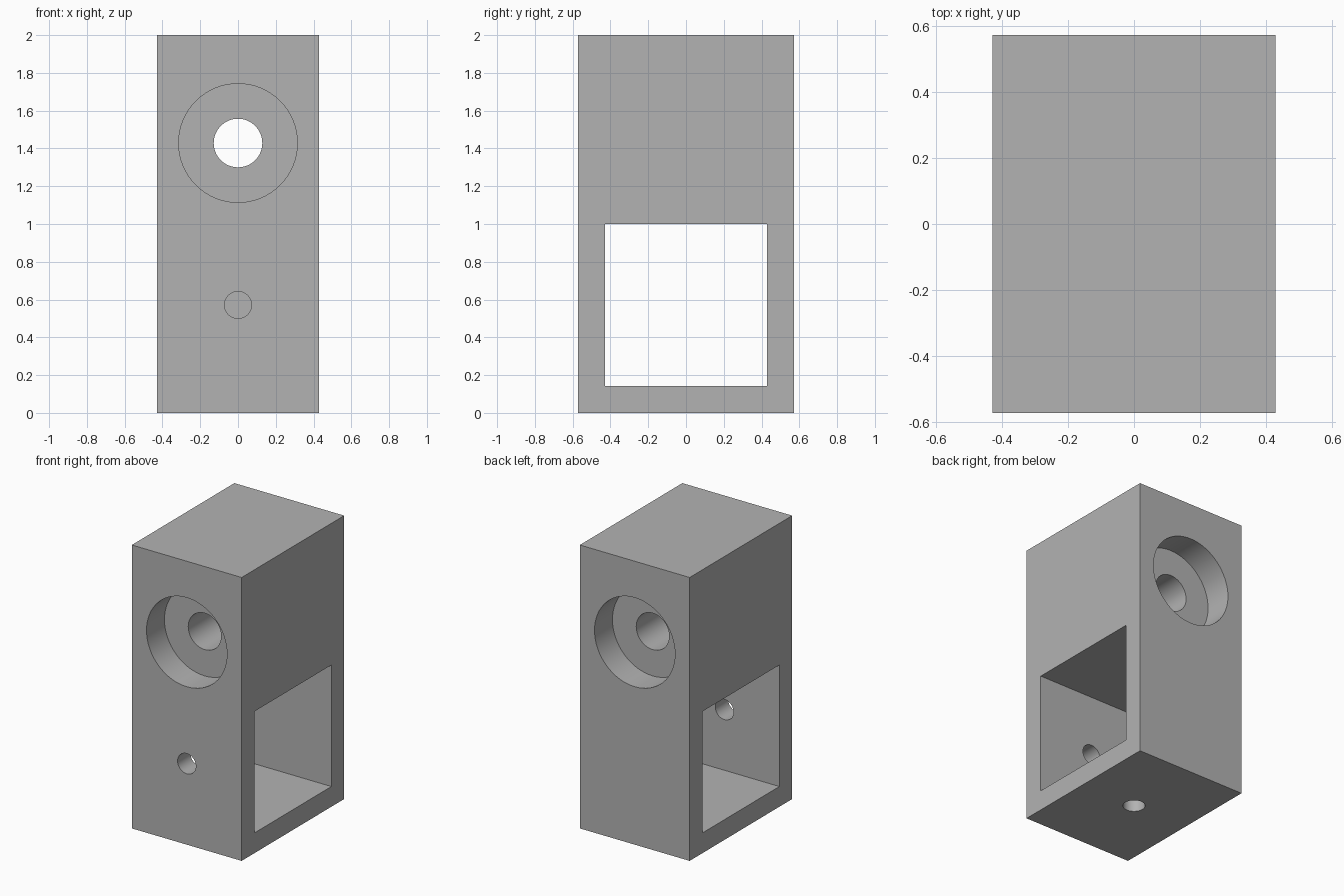
import bpy
import math

cube = bpy.data.objects.get("Cube")
if cube:
    bpy.data.objects.remove(cube, do_unlink=True)

U = 1 / 7  # base module: the block is 6 x 8 x 14 modules
WIDTH, DEPTH, HEIGHT = 6 * U, 8 * U, 14 * U
BORE_Z = 10 * U
WINDOW_Z = 4 * U

grey = bpy.data.materials.new("grey")
grey.use_nodes = True
grey.diffuse_color = (0.45, 0.45, 0.45, 1)
grey.node_tree.nodes["Principled BSDF"].inputs["Base Color"].default_value = (0.45, 0.45, 0.45, 1)


def box(name, size, center):
    bpy.ops.mesh.primitive_cube_add(size=1, location=center)
    obj = bpy.context.object
    obj.name = name
    obj.scale = size
    bpy.ops.object.transform_apply(location=False, rotation=False, scale=True)
    obj.data.materials.append(grey)
    return obj


def cylinder(name, radius, length, center, along_y=True):
    bpy.ops.mesh.primitive_cylinder_add(
        vertices=64, radius=radius, depth=length, location=center,
        rotation=(math.pi / 2 if along_y else 0, 0, 0))
    obj = bpy.context.object
    obj.name = name
    obj.data.materials.append(grey)
    return obj


# Main block
block = box("bracket_block", (WIDTH, DEPTH, HEIGHT), (0, 0, HEIGHT / 2))

# Square side window and the main bore through front and back
cutters = [
    box("window_cutter", (WIDTH + 0.2, 6 * U, 6 * U), (0, 0, WINDOW_Z)),
    cylinder("bore_cutter", 0.9 * U, DEPTH + 0.2, (0, 0, BORE_Z)),
]

# Counterbores on both ends of the bore
RECESS = 1.4 * U
for side, label in ((-1, "front"), (1, "back")):
    cutters.append(cylinder(label + "_counterbore_cutter", 2.2 * U, 2 * RECESS,
                            (0, side * DEPTH / 2, BORE_Z)))

# Screw holes through the front wall and the floor
cutters.append(cylinder("front_screw_cutter", 0.5 * U, 3 * U, (0, -DEPTH / 2, WINDOW_Z)))
cutters.append(cylinder("floor_screw_cutter", 0.5 * U, 3 * U, (0, 0, 0), along_y=False))

# Cut every opening, then discard the cutters
bpy.ops.object.select_all(action="DESELECT")
block.select_set(True)
bpy.context.view_layer.objects.active = block
for cutter in cutters:
    cutter.hide_render = True
    cut = block.modifiers.new(cutter.name, "BOOLEAN")
    cut.operation = "DIFFERENCE"
    cut.solver = "EXACT"
    cut.object = cutter
    bpy.ops.object.modifier_apply(modifier=cut.name)
for cutter in cutters:
    bpy.data.objects.remove(cutter, do_unlink=True)

bpy.ops.object.shade_smooth_by_angle(angle=math.radians(30))
